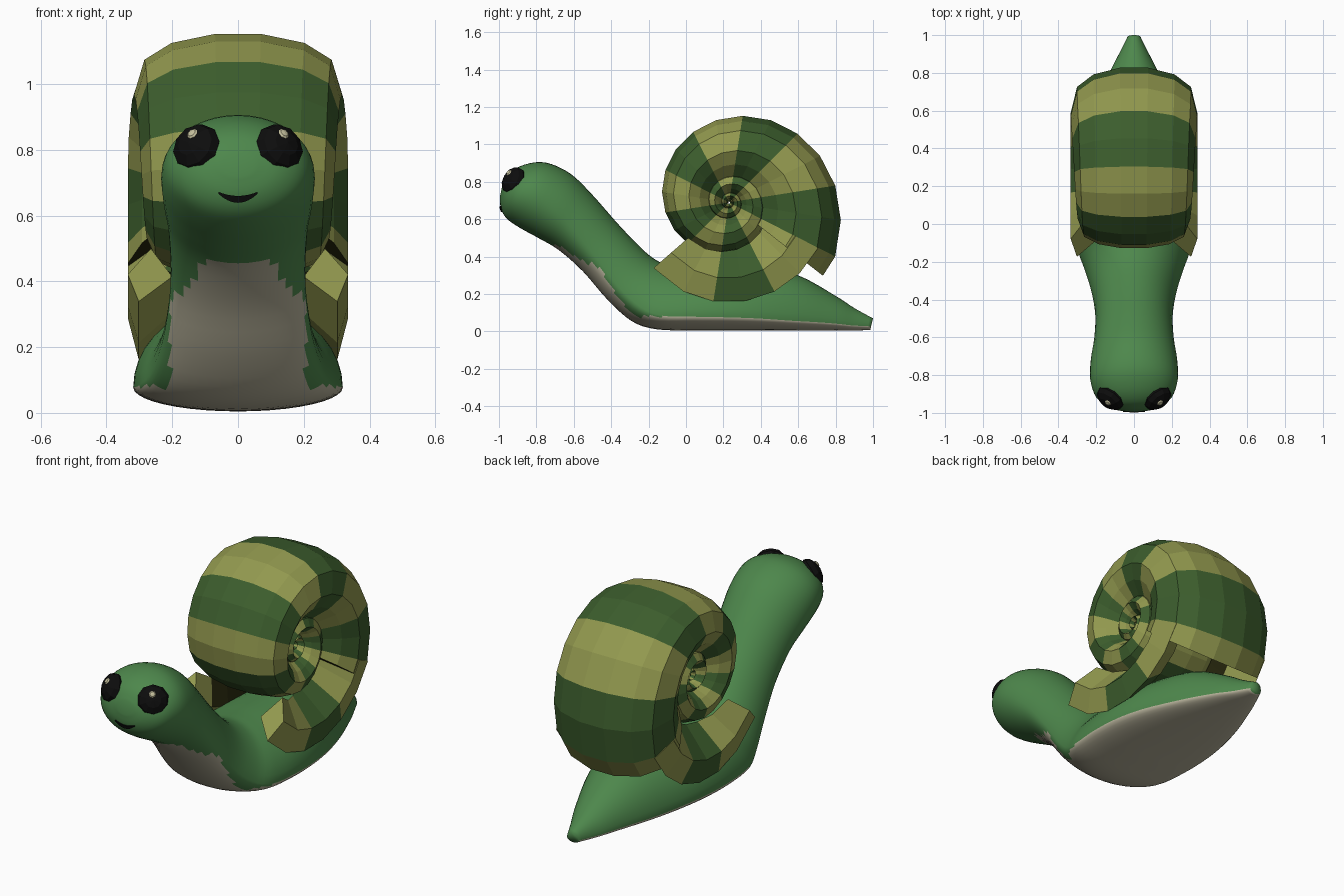
import bpy, bmesh, math
from mathutils import Vector
from mathutils.bvhtree import BVHTree

if "Cube" in bpy.data.objects:
    bpy.data.objects.remove(bpy.data.objects["Cube"])


def material(name, rgb):
    m = bpy.data.materials.new(name)
    m.diffuse_color = (*rgb, 1)
    m.use_nodes = True
    m.node_tree.nodes["Principled BSDF"].inputs["Base Color"].default_value = m.diffuse_color
    return m


GREEN = material("skin green", (0.075, 0.243, 0.072))
BELLY = material("belly beige", (0.48, 0.45, 0.33))
LIGHT = material("shell olive", (0.29, 0.32, 0.078))
DARK = material("shell dark green", (0.045, 0.11, 0.026))
INSIDE = material("shell inside", (0.02, 0.02, 0.004))
BLACK = material("black", (0.004, 0.004, 0.004))
GLINT = material("eye glint", (0.56, 0.53, 0.34))


def make(name, verts, faces, mats, indices=None, smooth=False, fix=True):
    me = bpy.data.meshes.new(name)
    me.from_pydata(verts, [], faces)
    for m in mats:
        me.materials.append(m)
    for p in me.polygons:
        p.material_index = indices[p.index] if indices else 0
        p.use_smooth = smooth
    if fix:
        bm = bmesh.new()
        bm.from_mesh(me)
        bmesh.ops.recalc_face_normals(bm, faces=bm.faces)
        bm.to_mesh(me)
        bm.free()
    ob = bpy.data.objects.new(name, me)
    bpy.context.collection.objects.link(ob)
    return ob


# Body: rings from tail to head (top y, top z, bottom y, bottom z, half width, widest height)
RINGS = [
    (1.00, .07, .985, .008, .035, .3), (.90, .125, .90, .005, .08, .22),
    (.80, .19, .80, .005, .13, .2), (.60, .30, .60, .005, .215, .17),
    (.40, .34, .40, .005, .28, .19), (.25, .34, .22, .005, .312, .21),
    (.12, .34, .03, .005, .318, .22), (0, .34, -.16, .012, .30, .22),
    (-.09, .35, -.29, .055, .262, .25), (-.20, .41, -.42, .17, .225, .28),
    (-.35, .56, -.55, .32, .205, .33), (-.50, .73, -.68, .435, .211, .4),
    (-.62, .845, -.79, .50, .228, .45), (-.75, .903, -.89, .555, .232, .5),
    (-.86, .893, -.96, .605, .202, .5), (-.94, .85, -.99, .66, .135, .5),
    (-.98, .79, -.995, .72, .05, .5),
]
SEG, SUB = 40, 4


def spline(i, t):
    p = [RINGS[min(max(k, 0), len(RINGS) - 1)] for k in (i - 1, i, i + 1, i + 2)]
    return [b + .5 * t * (c - a + t * (2 * a - 5 * b + 4 * c - d + t * (3 * (b - c) + d - a)))
            for a, b, c, d in zip(*p)]


rows = [spline(i, s / SUB) for i in range(len(RINGS) - 1) for s in range(SUB)] + [RINGS[-1]]
verts, faces, idx = [], [], []
for ty, tz, by, bz, w, k in rows:
    for j in range(SEG):
        a = 2 * math.pi * j / SEG
        s = math.sin(a)
        t = k + (1 - k if s > 0 else k) * s
        verts.append((w * math.cos(a), by + (ty - by) * t, bz + (tz - bz) * t))
for i in range(len(rows) - 1):
    for j in range(SEG):
        n = (j + 1) % SEG
        f = (i * SEG + j, i * SEG + n, (i + 1) * SEG + n, (i + 1) * SEG + j)
        faces.append(f)
        c = sum((Vector(verts[v]) for v in f), Vector()) / 4
        # beige sole, narrowing as it climbs the neck
        idx.append(int(j >= SEG // 2 and c.z < min(.455, .56 - 1.1 * abs(c.x))
                       and (abs(c.x) < .208 or c.z < .08)))
faces += [tuple(range(SEG)), tuple(range(len(verts) - SEG, len(verts)))]
idx += [0, 0]
make("body", verts, faces, [GREEN, BELLY], idx, smooth=True)
skin = BVHTree.FromPolygons(verts, faces)

# Shell: a wide profile swept along a shrinking spiral, striped every two segments
CY, CZ, STEP, GROWTH = .23, .69, math.radians(18), .163
START = math.radians(-45)
HALF = [(.2, .5), (.31, .68), (.44, .87), (.60, 1.0), (.83, .90), (.94, .64), (1.0, .22)]
PROFILE = HALF + [(r, -x) for r, x in reversed(HALF)]


def polar(x, r, a):
    return (x, CY + r * math.cos(a), CZ + r * math.sin(a))


def stripe(a):
    # 0 olive, 1 dark green
    return math.floor((math.degrees(a) - 9) / 36) % 2


verts, faces, idx = [], [], []
N, TURN = len(PROFILE), 74
for i in range(TURN + 1):
    a = START + i * STEP
    if i == 0:
        a += math.radians(7)
    rad = .59 * math.exp(-GROWTH * a) if i else .637
    wid = min(.335, .17 + .165 * (rad / .56) ** .67)
    verts += [polar(x * wid, r * rad, a) for r, x in PROFILE]
    if i < TURN:
        for j in range(N - 1):
            p = i * N + j
            faces.append((p, p + 1, p + N + 1, p + N))
            idx.append(stripe(START + (i + .5) * STEP))
faces += [tuple(range(TURN * N, TURN * N + N)), tuple(reversed(range(N)))]
idx += [0, 2]
make("shell", verts, faces, [LIGHT, DARK, INSIDE], idx, fix=False)

# Shell lip: a solid flank on each side reaching forward over the body
for side, label in ((1, "right"), (-1, "left")):
    verts, faces, idx = [], [], []
    M = 6
    for i in range(M + 1):
        a = math.radians(-135 + 18 * i) if i else math.radians(-139)
        t = i / M
        quad = [(.265 - .075 * min(1, 2.5 * t), .29 - .07 * t), (.335, .41 - .01 * t),
                (.302, .535), (.2 - .03 * min(1, 2.5 * t), .42)]
        verts += [polar(side * x, r, a) for x, r in quad]
        if i < M:
            for j in range(4):
                n = (j + 1) % 4
                faces.append((i * 4 + j, i * 4 + n, i * 4 + 4 + n, i * 4 + 4 + j))
                inner = j == 3 and i > 0
                idx.append(2 if inner else stripe(math.radians(-135 + 18 * (i + .5))))
    faces += [(0, 1, 2, 3), tuple(range(M * 4, M * 4 + 4))]
    idx += [0, 0]
    make("shell_lip_" + label, verts, faces, [LIGHT, DARK, INSIDE], idx)


# Eyes: flattened faceted balls set into the head, each with a small glint
def ball(name, centre, normal, radii, mat, seg, rings):
    bm = bmesh.new()
    bmesh.ops.create_uvsphere(bm, u_segments=seg, v_segments=rings, radius=1)
    me = bpy.data.meshes.new(name)
    bmesh.ops.scale(bm, vec=radii, verts=bm.verts)
    bm.to_mesh(me)
    bm.free()
    me.materials.append(mat)
    ob = bpy.data.objects.new(name, me)
    ob.location = centre
    ob.rotation_euler = Vector(normal).to_track_quat('Z', 'Y').to_euler()
    bpy.context.collection.objects.link(ob)


for side, label in ((1, "right"), (-1, "left")):
    ball("eye_" + label, (side * .125, -.921, .804), (side * .55, -.75, .4),
         (.081, .079, .05), BLACK, 10, 6)
    ball("eye_glint_" + label, (side * .139, -.947, .849), (side * .6, -.79, .75),
         (.018, .018, .008), GLINT, 8, 4)

# Mouth: a thin crescent laid on the face
verts, faces = [], []
K = 12
for i in range(K + 1):
    u = 2 * i / K - 1
    for z in (.660 + .012 * u * u, .639 + .027 * u * u):
        x = .059 * u
        hit = skin.ray_cast(Vector((x, -2, z)), Vector((0, 1, 0)))[0]
        y = hit.y if hit else -.97
        verts += [(x, y - .007, z), (x, y + .002, z)]
    if i < K:
        p = i * 4
        for a, b in ((0, 2), (2, 3), (3, 1), (1, 0)):
            faces.append((p + a, p + b, p + 4 + b, p + 4 + a))
faces += [(0, 2, 3, 1), (K * 4, K * 4 + 2, K * 4 + 3, K * 4 + 1)]
make("mouth", verts, faces, [BLACK])
